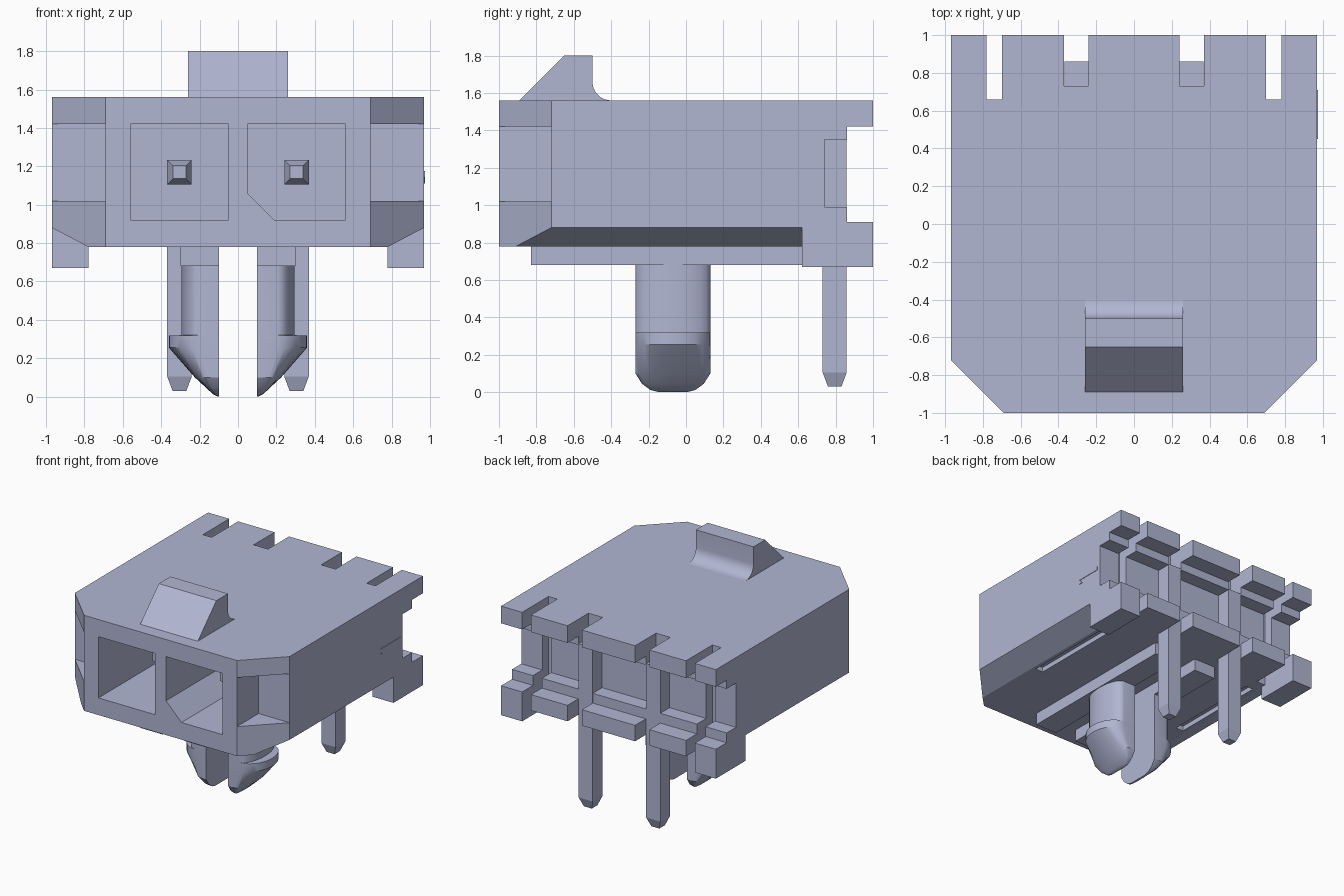
import bpy, bmesh, math

if "Cube" in bpy.data.objects:
    bpy.data.objects.remove(bpy.data.objects["Cube"], do_unlink=True)

COLOUR = (0.44, 0.47, 0.65, 1)
plastic = bpy.data.materials.new("blue grey plastic")
plastic.use_nodes = True
plastic.diffuse_color = COLOUR
plastic.node_tree.nodes["Principled BSDF"].inputs["Base Color"].default_value = COLOUR


def loft(name, rings):
    """Closed solid through a list of equal-length point rings."""
    bm = bmesh.new()
    vr = [[bm.verts.new(p) for p in r] for r in rings]
    n = len(vr[0])
    for a, b in zip(vr, vr[1:]):
        for i in range(n):
            j = (i + 1) % n
            bm.faces.new((a[i], a[j], b[j], b[i]))
    bm.faces.new(vr[0][::-1])
    bm.faces.new(vr[-1])
    bmesh.ops.recalc_face_normals(bm, faces=bm.faces)
    me = bpy.data.meshes.new(name)
    bm.to_mesh(me)
    bm.free()
    me.materials.append(plastic)
    ob = bpy.data.objects.new(name, me)
    bpy.context.collection.objects.link(ob)
    return ob


def prism(name, axis, pts, lo, hi):
    """Extrude a 2D profile along x, y or z."""
    put = {"x": lambda p, t: (t, p[0], p[1]),
           "y": lambda p, t: (p[0], t, p[1]),
           "z": lambda p, t: (p[0], p[1], t)}[axis]
    return loft(name, [[put(p, t) for p in pts] for t in (lo, hi)])


def box(name, x0, x1, y0, y1, z0, z1):
    return prism(name, "z", [(x0, y0), (x1, y0), (x1, y1), (x0, y1)], z0, z1)


def activate(ob):
    bpy.ops.object.select_all(action="DESELECT")
    ob.select_set(True)
    bpy.context.view_layer.objects.active = ob


def combine(ob, other, op="DIFFERENCE"):
    mod = ob.modifiers.new("cut", "BOOLEAN")
    mod.operation, mod.solver, mod.object = op, "EXACT", other
    activate(ob)
    bpy.ops.object.modifier_apply(modifier=mod.name)
    bpy.data.objects.remove(other, do_unlink=True)


def smooth(ob):
    activate(ob)
    bpy.ops.object.shade_smooth_by_angle(angle=math.radians(30))


# Housing with clipped front corners
housing = prism("housing", "z", [(-.97, 1), (-.97, -.72), (-.69, -1), (.69, -1),
                                 (.97, -.72), (.97, 1)], .78, 1.56)

# Stepped recess across the back
combine(housing, prism("cutter", "x", [(1.2, .91), (1.2, 1.42), (.86, 1.42), (.86, 1.35),
                                       (.74, 1.35), (.74, .99), (.86, .99), (.86, .91)],
                       -1.2, 1.2))

# Two contact cavities, the second one keyed
combine(housing, box("cutter", -.56, -.05, -1.2, .5, .92, 1.42))
combine(housing, prism("cutter", "y", [(.19, .92), (.56, .92), (.56, 1.42),
                                       (.05, 1.42), (.05, 1.06)], -1.2, .5))

for s in (-1, 1):
    def sbox(x0, x1, *yz):
        return box("cutter", min(s * x0, s * x1), max(s * x0, s * x1), *yz)
    # Front corner pocket
    combine(housing, sbox(.69, 1.2, -1.2, -.72, 1.02, 1.42))
    # Long lower bevel
    combine(housing, prism("cutter", "y", [(s * .59, .68), (s * 1.16, .68), (s * 1.16, .98)],
                           -1.2, .62))
    # Solder foot at the rear corner
    combine(housing, sbox(.78, .97, .62, 1, .67, .86), "UNION")
    # Rear slots: outer one and pin one
    combine(housing, sbox(.70, .78, .66, 1.2, .5, 1.7))
    combine(housing, sbox(.24, .37, .73, 1.2, .5, 1.7))
    # Underside groove
    combine(housing, sbox(.68, .75, -.3, .55, .7, .82))

# Latch ramp on top with a filleted back
fillet = [(-.40 - .10 * math.cos(a), 1.66 - .10 * math.sin(a))
          for a in [math.pi / 2 * i / 8 for i in range(9)]]
latch = prism("latch_ramp", "x", [(-.89, 1.56), (-.65, 1.80), (-.5, 1.80)] + fillet, -.26, .26)
smooth(latch)


def leg_ring(s, flat, outer, half, z, n=14):
    """Leg section: flat inner face, straight sides, curved outer side."""
    ring = [(s * .1, -half, z)]
    for i in range(n + 1):
        a = -math.pi / 2 + math.pi * i / n
        ring.append((s * (flat + (outer - flat) * math.cos(a)), half * math.sin(a), z))
    ring.append((s * .1, half, z))
    return [(x, y - .07, zz) for x, y, zz in ring]


def square_ring(cx, a, h, t, axis):
    pts = [(-h, -h), (h, -h), (h, h), (-h, h)]
    if axis == "z":
        return [(cx + u, a + v, t) for u, v in pts]
    return [(cx + u, t, a + v) for u, v in pts]


for s, side in ((-1, "right"), (1, "left")):
    # Underside rail
    box(side + "_rail", min(s * .1, s * .3), max(s * .1, s * .3), -.83, .62, .68, .79)
    # Split snap-in leg with barb
    leg = loft(side + "_snap_leg", [leg_ring(s, *p) for p in (
        (.21, .295, .2, .70), (.21, .295, .2, .32), (.21, .36, .2, .319),
        (.21, .36, .2, .255), (.16, .225, .2, .10), (.135, .165, .165, .045),
        (.115, .13, .12, .012), (.105, .11, .08, .002))])
    smooth(leg)
    # Bent contact pin: horizontal blade and vertical tail
    x = s * .305
    loft(side + "_pin_blade", [square_ring(x, 1.17, h, y, "y")
                               for y, h in ((-.62, .034), (-.54, .064), (.76, .064))])
    loft(side + "_pin_tail", [square_ring(x, .795, h, z, "z")
                              for z, h in ((.03, .036), (.105, .064), (1.36, .064))])

# Small raised hook mark on the left side
prism("side_mark", "x", [(.45, 1.175), (.45, 1.145), (.49, 1.11), (.53, 1.11), (.50, 1.145),
                         (.71, 1.145), (.71, 1.175)], .965, .974)
